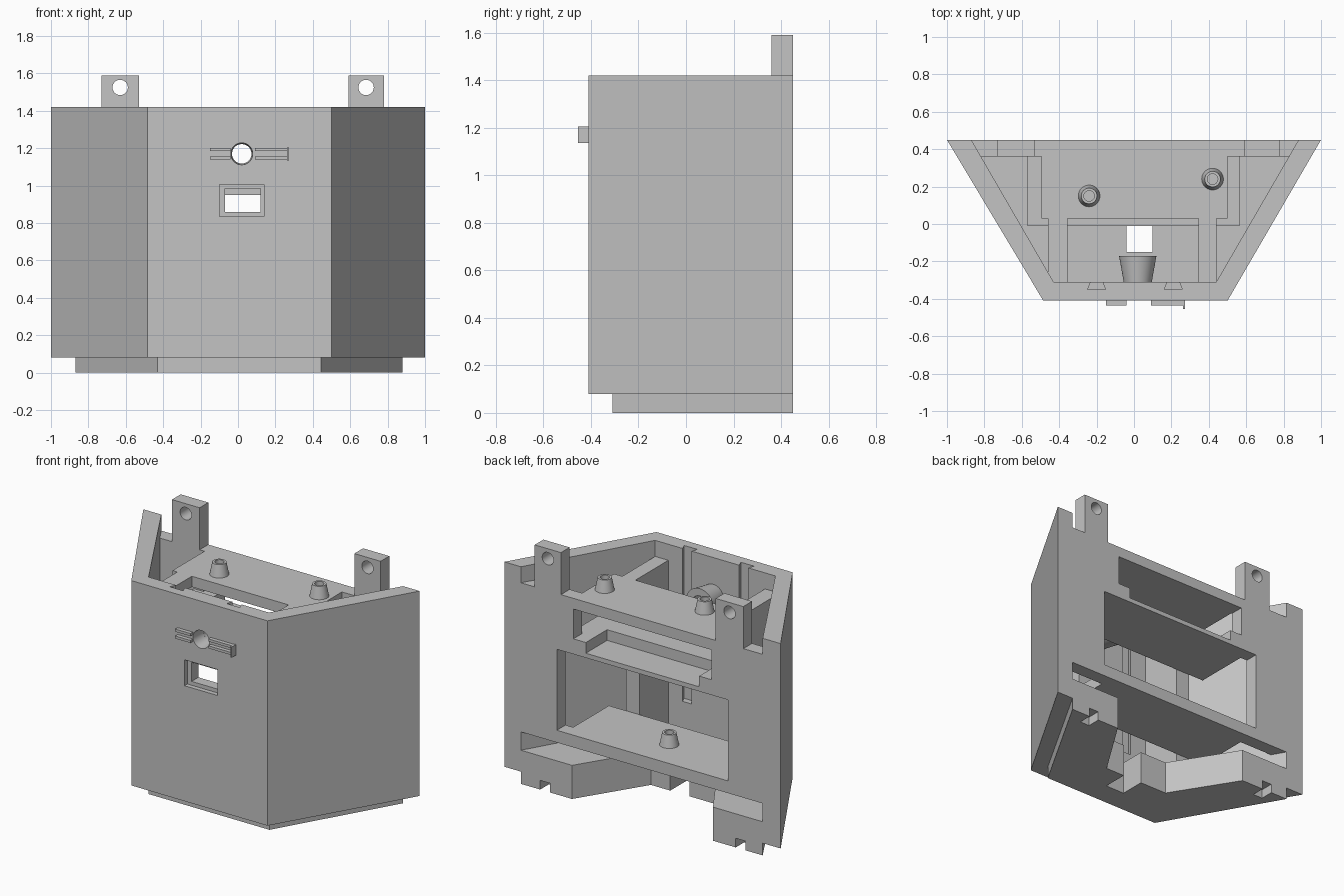
import bpy, bmesh, math
from mathutils import Matrix

if "Cube" in bpy.data.objects:
    bpy.data.objects.remove(bpy.data.objects["Cube"], do_unlink=True)

grey = bpy.data.materials.new("plain grey")
grey.use_nodes = True
COLOR = (0.55, 0.55, 0.55, 1)
grey.diffuse_color = COLOR
grey.node_tree.nodes["Principled BSDF"].inputs["Base Color"].default_value = COLOR


def finish(name, bm):
    bmesh.ops.recalc_face_normals(bm, faces=bm.faces[:])
    mesh = bpy.data.meshes.new(name)
    bm.to_mesh(mesh)
    bm.free()
    mesh.materials.append(grey)
    ob = bpy.data.objects.new(name, mesh)
    bpy.context.collection.objects.link(ob)
    return ob


def prism(name, outline, z0, z1):
    """Extrude a plan outline upward."""
    bm = bmesh.new()
    face = bm.faces.new([bm.verts.new((x, y, z0)) for x, y in outline])
    ext = bmesh.ops.extrude_face_region(bm, geom=[face])
    top = [g for g in ext["geom"] if isinstance(g, bmesh.types.BMVert)]
    bmesh.ops.translate(bm, verts=top, vec=(0, 0, z1 - z0))
    return finish(name, bm)


def box(name, x0, x1, y0, y1, z0, z1):
    return prism(name, [(x0, y0), (x1, y0), (x1, y1), (x0, y1)], z0, z1)


def cone(name, r0, r1, length, loc, along_y=False):
    """Tapered cylinder starting at loc, running up or toward the back."""
    bm = bmesh.new()
    bmesh.ops.create_cone(bm, cap_ends=True, segments=40, radius1=r0, radius2=r1, depth=length)
    bmesh.ops.translate(bm, verts=bm.verts, vec=(0, 0, length / 2))
    turn = Matrix.Rotation(-math.pi / 2, 4, "X") if along_y else Matrix()
    bm.transform(Matrix.Translation(loc) @ turn)
    return finish(name, bm)


def activate(ob):
    bpy.ops.object.select_all(action="DESELECT")
    ob.select_set(True)
    bpy.context.view_layer.objects.active = ob


def cut(ob, *cutters):
    for c in cutters:
        c.hide_render = True
        mod = ob.modifiers.new("cut", "BOOLEAN")
        mod.operation = "DIFFERENCE"
        mod.solver = "EXACT"
        mod.object = c
        activate(ob)
        bpy.ops.object.modifier_apply(modifier=mod.name)
        bpy.data.objects.remove(c, do_unlink=True)
    return ob


def smooth(ob):
    activate(ob)
    bpy.ops.object.shade_smooth_by_angle(angle=math.radians(30))


BACK, WALL_IN, FRONT_IN, FRONT = 0.45, 0.36, -0.31, -0.41
HOLE_X, HOLE_Z = 0.02, 1.17
DECK = 1.315

# Three-sided outer shell, open at the back
shell = prism("outer_shell", [(-1, BACK), (-0.485, FRONT), (0.5, FRONT), (1, BACK),
                              (0.88, BACK), (0.44, FRONT_IN), (-0.43, FRONT_IN), (-0.87, BACK)],
              0.08, 1.42)
grooves = [prism("groove", [(x - 0.028, -0.30), (x - 0.048, -0.35), (x + 0.048, -0.35),
                            (x + 0.028, -0.30)], 0.42, 1.5) for x in (-0.2, 0.21)]
cut(shell, *grooves,
    box("window_recess", -0.1, 0.14, -0.5, -0.38, 0.835, 1.005),
    box("window_hole", -0.07, 0.12, -0.5, -0.2, 0.86, 0.985),
    cone("lens_hole", 0.06, 0.05, 0.16, (HOLE_X, -0.43, HOLE_Z), True))
smooth(shell)

# Lens socket behind the front wall
socket = cone("lens_socket", 0.075, 0.1, 0.14, (HOLE_X, FRONT_IN, HOLE_Z), True)
smooth(cut(socket, cone("socket_bore", 0.052, 0.052, 0.3, (HOLE_X, -0.4, HOLE_Z), True)))

# Slim rails beside the lens hole
for z in (1.14, 1.185):
    box("left_rail", -0.15, -0.04, -0.435, FRONT, z, z + 0.017)
    box("right_rail", 0.09, 0.265, -0.435, FRONT, z, z + 0.017)
box("rail_stop", 0.263, 0.273, -0.455, FRONT, 1.135, 1.205)

# Back wall with its openings
back = prism("back_wall", [(-0.87, BACK), (-0.82, WALL_IN), (0.83, WALL_IN), (0.88, BACK)],
             0.34, DECK)
cut(back,
    box("upper_opening", -0.5, 0.5, 0.3, 0.5, 1.05, 1.245),
    box("tray_opening", -0.41, 0.41, 0.3, 0.5, 0.98, 1.1),
    box("main_opening", -0.62, 0.62, 0.3, 0.5, 0.42, 0.95))

# Mounting lugs
for x0, x1 in ((-0.73, -0.53), (0.59, 0.78)):
    lug = box("mounting_lug", x0, x1, WALL_IN, BACK, DECK, 1.59)
    smooth(cut(lug, cone("lug_hole", 0.041, 0.041, 0.3, ((x0 + x1) / 2, 0.3, 1.525), True)))

# Top deck with the slot behind the front wall
prism("top_deck", [(-0.495, WALL_IN), (-0.495, 0.03), (-0.46, 0.03), (-0.46, FRONT_IN),
                   (-0.355, FRONT_IN), (-0.355, 0.03), (0.345, 0.03), (0.345, FRONT_IN),
                   (0.44, FRONT_IN), (0.44, 0.03), (0.5, 0.03), (0.5, WALL_IN)],
      1.245, DECK)

# Middle and lower shelves
middle = box("middle_shelf", -0.57, 0.565, -0.01, WALL_IN, 0.95, 1.05)
cut(middle, box("tray_pocket", -0.41, 0.41, 0.23, 0.5, 0.98, 1.1))
box("lower_shelf", -0.57, 0.565, -0.01, WALL_IN, 0.34, 0.42)

# Upright partitions between shelves and front wall
for x0, x1 in ((-0.46, -0.355), (0.345, 0.44)):
    box("partition", x0, x1, FRONT_IN, -0.01, 0.22, 1.245)

# Screw bosses
for x, y, z in ((-0.24, 0.15, DECK), (0.42, 0.24, DECK), (-0.04, 0.23, 0.42)):
    boss = cone("screw_boss", 0.058, 0.042, 0.08, (x, y, z))
    smooth(cut(boss, cone("screw_hole", 0.028, 0.028, 0.1, (x, y, z + 0.02))))

# Base ring that projects below the shell
base = prism("base_ring", [(-0.87, BACK), (-0.43, FRONT_IN), (0.445, FRONT_IN), (0.88, BACK),
                           (0.51, BACK), (0.24, 0.02), (0.1, 0.02), (0.1, -0.15),
                           (-0.04, -0.15), (-0.04, 0.02), (-0.24, 0.02), (-0.51, BACK)],
             0, 0.22)
cut(base, *[box("foot_notch", x - 0.035, x + 0.035, WALL_IN, 0.5, -0.1, 0.06)
            for x in (-0.71, 0.705)])
